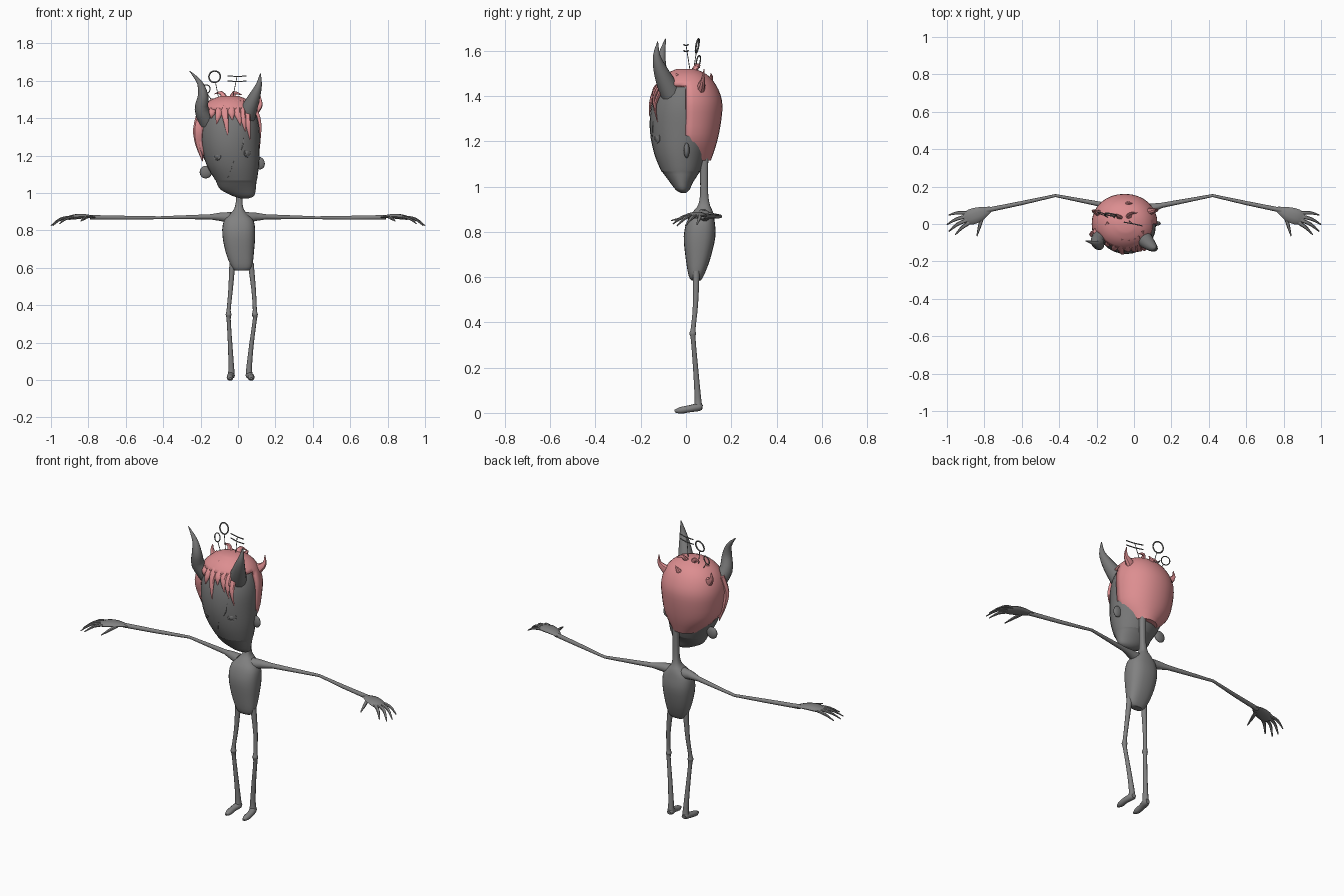
import bpy, bmesh, math
from mathutils import Vector

if "Cube" in bpy.data.objects:
    bpy.data.objects.remove(bpy.data.objects["Cube"])

def material(name, rgb):
    m = bpy.data.materials.new(name)
    m.diffuse_color = (*rgb, 1)
    m.use_nodes = True
    m.node_tree.nodes["Principled BSDF"].inputs["Base Color"].default_value = m.diffuse_color
    return m

GREY = material("body grey", (0.22, 0.22, 0.22))
DARK = material("head grey", (0.185, 0.185, 0.185))
PINK = material("hair pink", (0.72, 0.27, 0.28))

def spline(rows, steps):
    """Catmull-Rom interpolation of equal-length tuples."""
    if steps < 2:
        return [tuple(r) for r in rows]
    out = []
    for i in range(len(rows) - 1):
        a, b, c, d = rows[max(i - 1, 0)], rows[i], rows[i + 1], rows[min(i + 2, len(rows) - 1)]
        for s in range(steps):
            t = s / steps
            out.append(tuple(0.5 * (2 * q + (r - p) * t + (2 * p - 5 * q + 4 * r - w) * t * t
                                    + (3 * q - p - 3 * r + w) * t ** 3)
                             for p, q, r, w in zip(a, b, c, d)))
    return out + [tuple(rows[-1])]

def skin(name, loops, mat, keep=None):
    """Bridge closed point loops into a capped surface."""
    bm = bmesh.new()
    vs = [[bm.verts.new(p) for p in loop] for loop in loops]
    n = len(vs[0])
    for a, b in zip(vs, vs[1:]):
        for i in range(n):
            j = (i + 1) % n
            bm.faces.new((a[i], a[j], b[j], b[i]))
    bm.faces.new(vs[0][::-1])
    bm.faces.new(vs[-1])
    bmesh.ops.recalc_face_normals(bm, faces=bm.faces[:])
    if keep:
        drop = [f for f in bm.faces if not keep(f.calc_center_median())]
        bmesh.ops.delete(bm, geom=drop, context='FACES')
    me = bpy.data.meshes.new(name)
    bm.to_mesh(me)
    bm.free()
    me.materials.append(mat)
    ob = bpy.data.objects.new(name, me)
    bpy.context.collection.objects.link(ob)
    return ob

def loft(name, rings, mat, n=24, steps=3, keep=None, power=2.0):
    """Horizontal (super)ellipses given as (z, centre x, centre y, radius x, radius y)."""
    def bulge(v):
        return math.copysign(abs(v) ** (2 / power), v)
    loops = [[(cx + rx * bulge(math.cos(math.tau * i / n)),
               cy + ry * bulge(math.sin(math.tau * i / n)), z)
              for i in range(n)] for z, cx, cy, rx, ry in spline(rings, steps)]
    return skin(name, loops, mat, keep)

def tube(name, pts, mat=GREY, up=(0, 1, 0), flat=1.0, n=10, steps=3):
    """Sweep along (x, y, z, radius) points; flat scales the second axis."""
    rows = spline(pts, steps)
    pos = [Vector(r[:3]) for r in rows]
    loops = []
    for i, r in enumerate(rows):
        t = (pos[min(i + 1, len(pos) - 1)] - pos[max(i - 1, 0)]).normalized()
        side = t.cross(Vector(up)).normalized()
        other = side.cross(t)
        rad = max(r[3], 0.001)
        loops.append([pos[i] + rad * (side * math.cos(math.tau * k / n)
                      + other * flat * math.sin(math.tau * k / n)) for k in range(n)])
    return skin(name, loops, mat)

def ball(name, loc, scale, rot=(0, 0, 0)):
    bpy.ops.mesh.primitive_uv_sphere_add(segments=16, ring_count=10, radius=1, location=loc, rotation=rot)
    ob = bpy.context.object
    ob.name, ob.scale = name, scale
    ob.data.materials.append(DARK)

def hoop(name, loc, r, wire, rot):
    bpy.ops.mesh.primitive_torus_add(major_radius=r, minor_radius=wire, major_segments=24,
                                     minor_segments=6, location=loc, rotation=rot)
    ob = bpy.context.object
    ob.name = name
    ob.data.materials.append(DARK)

# Torso running up into the neck
loft("torso_and_neck", [(.585, .02, .045, .035, .02), (.605, .02, .045, .055, .033),
     (.68, .01, .053, .075, .054), (.78, .004, .06, .088, .07), (.85, .004, .066, .08, .06),
     (.89, .004, .075, .045, .043), (.925, .005, .08, .022, .024), (1.0, .008, .08, .017, .017),
     (1.18, .01, .08, .02, .02)], GREY, power=2.5)

# Head narrowing to the jaw
HEAD = [(.972, .035, -.012, .024, .012), (.985, .028, -.015, .058, .03),
        (1.02, 0, -.02, .095, .052), (1.066, -.01, -.022, .109, .084),
        (1.073, -.011, -.022, .113, .09), (1.15, -.028, -.024, .14, .118),
        (1.25, -.04, -.015, .156, .145), (1.35, -.043, -.012, .157, .142),
        (1.43, -.045, -.008, .138, .118), (1.48, -.045, 0, .1, .085), (1.505, -.045, 0, .05, .05)]
loft("head", HEAD, DARK, n=28)

def face_y(x, z):
    """Front surface of the head at x, z."""
    for a, b in zip(HEAD, HEAD[1:]):
        if a[0] <= z <= b[0]:
            f = (z - a[0]) / (b[0] - a[0])
            cx, cy, rx, ry = [p + (q - p) * f for p, q in zip(a[1:], b[1:])]
            return cy - ry * math.sqrt(max(0, 1 - ((x - cx) / rx) ** 2))
    return 0

# Shallow eyes, flat ears and the seam down the face
for side, x, z, turn in (("left", -.11, 1.2, -28), ("right", .05, 1.215, 34)):
    y, rz = face_y(x, z), math.radians(turn)
    ball(side + "_eye", (x, y + .002, z), (.013, .005, .013), (0, 0, rz))
    hoop(side + "_eye_rim", (x, y + .004, z), .02, .005, (math.radians(90), 0, rz))
ball("left_ear", (-.172, .005, 1.112), (.033, .015, .034), (0, math.radians(15), 0))
ball("right_ear", (.115, .003, 1.16), (.028, .013, .034), (0, math.radians(-15), 0))
tube("face_seam", [(x, face_y(x, z) + .001, z, .0025) for x, z in
     ((.035, 1.4), (.03, 1.3), (.02, 1.24), (-.02, 1.18), (-.035, 1.13), (-.055, 1.08))],
     DARK, n=6, steps=4)

# Horns
tube("left_horn", [(-.165, -.05, 1.38, .045), (-.195, -.09, 1.45, .037), (-.187, -.112, 1.52, .028),
                   (-.205, -.105, 1.59, .015), (-.258, -.09, 1.652, .002)], DARK, n=14)
tube("right_horn", [(.035, -.05, 1.38, .05), (.06, -.085, 1.45, .043), (.09, -.115, 1.52, .03),
                    (.112, -.13, 1.58, .016), (.12, -.125, 1.64, .002)], DARK, n=14)

# Hair shell, open over the face and reaching further forward on the left
hair = loft("hair_shell", [(1.115, -.03, .02, .08, .09), (1.2, -.045, 0, .152, .138),
     (1.3, -.05, 0, .172, .157), (1.38, -.05, 0, .174, .159), (1.45, -.048, 0, .15, .132),
     (1.495, -.046, 0, .105, .092), (1.52, -.045, 0, .045, .04)], PINK, n=32, power=2.1,
     keep=lambda c: c.y > .005 or c.z > 1.45 or (c.x < -.1 and c.y > -.05 and c.z > 1.19))
sol = hair.modifiers.new("thickness", 'SOLIDIFY')
sol.thickness, sol.offset = .018, -1

# Fringe locks hanging over the forehead
for i, (x, tip_x, tip_z) in enumerate(((-.17, -.19, 1.36), (-.135, -.145, 1.4), (-.1, -.115, 1.37),
                                       (-.07, -.055, 1.31), (-.035, -.03, 1.39), (-.005, .015, 1.36),
                                       (.02, .04, 1.33), (.045, .065, 1.285))):
    mz = (1.44 + tip_z) / 2
    tube(f"fringe_lock_{i}", [(x * .75, face_y(x, 1.475) + .01, 1.49, .022),
         (x, face_y(x, 1.44) - .012, 1.44, .02),
         ((x + tip_x) / 2, face_y(x, mz) - .012, mz, .013),
         (tip_x, face_y(tip_x, tip_z) - .006, tip_z, .002)], PINK, flat=.55, n=8)

# Side locks and upturned spikes
LOCKS = {
    "left_side_lock": [(-.19, -.04, 1.43, .03), (-.21, -.055, 1.34, .03), (-.208, -.045, 1.26, .02),
                       (-.19, -.035, 1.17, .002)],
    "right_spike": [(.06, .06, 1.42, .035), (.1, .07, 1.45, .022), (.12, .075, 1.475, .012),
                    (.118, .08, 1.52, .002)],
    "left_spike": [(-.16, .05, 1.42, .035), (-.195, .06, 1.44, .022), (-.215, .07, 1.465, .012),
                   (-.212, .07, 1.5, .002)],
    "back_spike": [(-.04, .08, 1.44, .03), (-.03, .11, 1.475, .016), (-.01, .11, 1.5, .002)],
    "crown_curl_a": [(-.07, .03, 1.5, .02), (-.09, .045, 1.535, .011), (-.125, .05, 1.53, .002)],
    "crown_curl_b": [(-.03, .03, 1.5, .02), (-.02, .055, 1.535, .011), (.02, .06, 1.525, .002)],
}
for name, pts in LOCKS.items():
    tube(name, pts, PINK, flat=.7, n=8)

# Wire ornaments above the hair
hoop("large_hoop", (-.125, .05, 1.622), .031, .004, (math.radians(80), 0, math.radians(-10)))
hoop("small_hoop", (-.172, .055, 1.555), .024, .003, (math.radians(80), 0, math.radians(-20)))
tube("large_hoop_stem", [(-.12, .045, 1.59, .002), (-.1, .03, 1.49, .002)], DARK, n=6, steps=1)
tube("small_hoop_stem", [(-.165, .05, 1.532, .002), (-.13, .03, 1.48, .002)], DARK, n=6, steps=1)
tube("bar_stem", [(-.03, .02, 1.5, .002), (-.005, 0, 1.625, .002)], DARK, n=6, steps=1)
for i, z in enumerate((1.6, 1.627)):
    tube(f"ornament_bar_{i}", [(-.055, .01, z, .003), (0, 0, z - .004, .003), (.045, -.01, z, .003)],
         DARK, up=(0, 0, 1), n=6, steps=2)

# Arms, hands and fingers
FINGERS = [((.87, .058), (.94, .06), (.99, .048), .832), ((.89, .042), (.95, .026), (1.0, -.003), .826),
           ((.89, .022), (.945, -.002), (.99, -.04), .826), ((.88, .008), (.92, -.02), (.955, -.057), .835),
           ((.81, .04), (.825, -.01), (.84, -.065), .85)]
for side, s in (("left", -1), ("right", 1)):
    tube(side + "_arm", [(s * .04, .075, .868, .032), (s * .09, .085, .873, .024),
         (s * .15, .1, .873, .014), (s * .42, .152, .868, .008), (s * .6, .112, .868, .011),
         (s * .79, .073, .87, .013)], up=(0, 0, 1), steps=1)
    tube(side + "_palm", [(s * .765, .08, .87, .014), (s * .82, .056, .876, .036),
         (s * .87, .038, .873, .042), (s * .905, .024, .866, .03)], up=(0, 0, 1), flat=.33)
    for i, (a, b, c, tip) in enumerate(FINGERS):
        tube(f"{side}_finger_{i}", [(s * a[0], a[1], .872, .011), (s * b[0], b[1], .862, .009),
             (s * c[0], c[1], tip, .003)], up=(0, 0, 1), flat=.75, n=8)

# Legs and wedge-shaped feet
for side, hip, mid, knee, shin, ankle, toe in (("left", -.03, -.04, -.05, -.042, -.036, -.042),
                                               ("right", .068, .084, .09, .072, .06, .07)):
    tube(side + "_leg", [(hip, .045, .625, .016), (mid, .042, .48, .012), (knee, .032, .375, .011),
         (knee, .03, .35, .016), (knee, .032, .325, .011), (shin, .043, .19, .012),
         (ankle, .052, .07, .015), (ankle, .054, .025, .019)])
    tube(side + "_foot", [(ankle, .072, .024, .013), (ankle, .055, .025, .02), (toe, .015, .018, .018),
         (toe, -.025, .011, .017), (toe, -.05, .008, .007)], up=(0, 0, 1), flat=.9)

# Smooth shading with crisp edges kept
bpy.ops.object.select_all(action='SELECT')
bpy.context.view_layer.objects.active = hair
bpy.ops.object.shade_smooth_by_angle(angle=math.radians(40))
